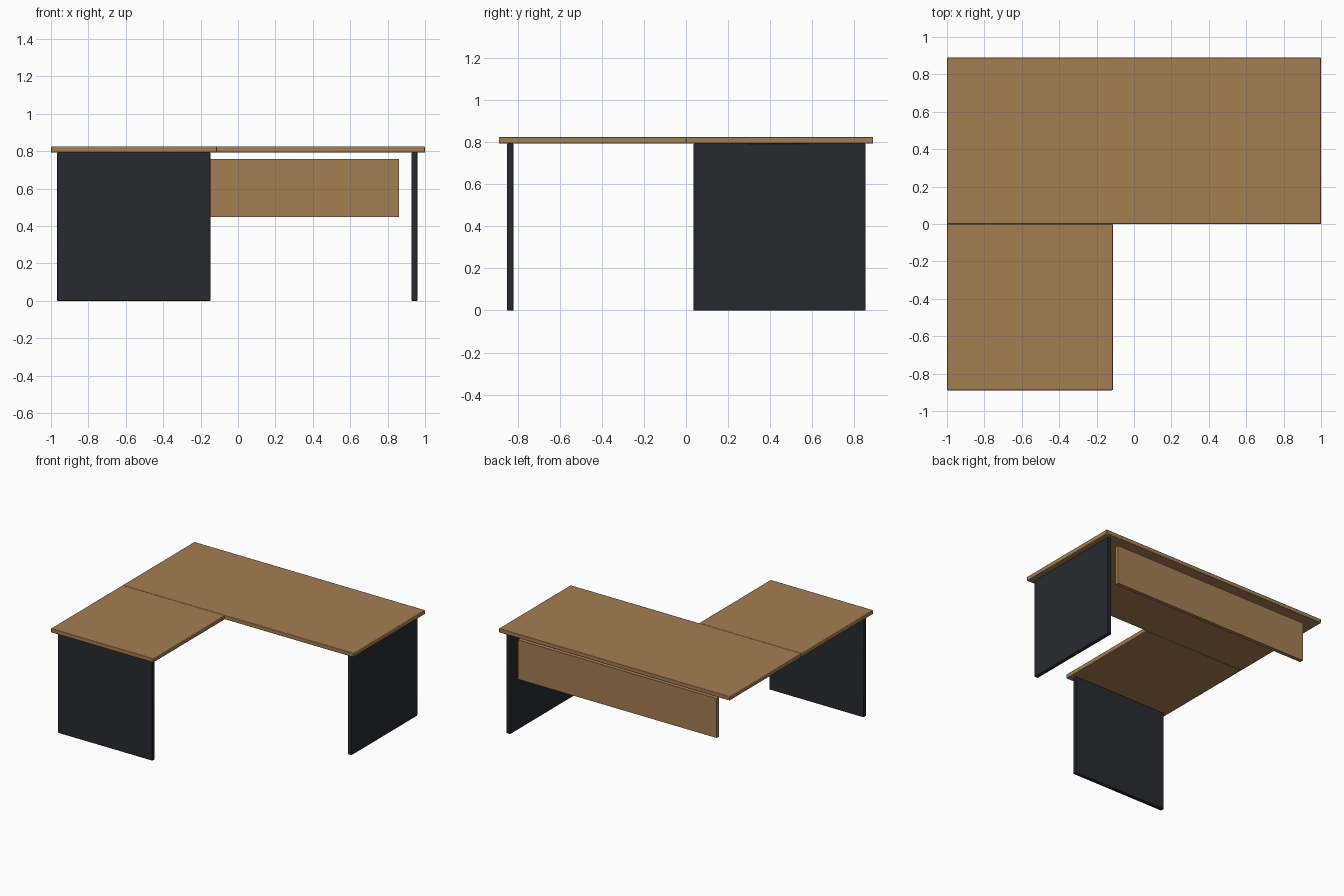
import bpy

if "Cube" in bpy.data.objects:
    bpy.data.objects.remove(bpy.data.objects["Cube"])


def material(name, color):
    m = bpy.data.materials.new(name)
    m.diffuse_color = (*color, 1.0)
    m.use_nodes = True
    m.node_tree.nodes["Principled BSDF"].inputs["Base Color"].default_value = m.diffuse_color
    return m


wood = material("wood", (0.376, 0.209, 0.087))
dark = material("dark_laminate", (0.021, 0.023, 0.030))


def board(name, lo, hi, mat, bevel=0.0):
    """Box between two corners, optionally with softened edges."""
    center = [(a + b) / 2 for a, b in zip(lo, hi)]
    size = [b - a for a, b in zip(lo, hi)]
    bpy.ops.mesh.primitive_cube_add(size=1, location=center)
    ob = bpy.context.object
    ob.name = name
    ob.scale = size
    bpy.ops.object.transform_apply(location=False, rotation=False, scale=True)
    ob.data.materials.append(mat)
    if bevel:
        mod = ob.modifiers.new("edge_softening", "BEVEL")
        mod.width = bevel
        mod.segments = 2
        bpy.ops.object.shade_smooth_by_angle()
    return ob


HALF_DEPTH = 0.889
LEG_TOP, TOP = 0.793, 0.825
EDGE = 0.004

# Worktops: long main desk at the back, square return at front left
board("main_top", (-1, 0, LEG_TOP), (1, HALF_DEPTH, TOP), wood, EDGE)
board("return_top", (-1, -HALF_DEPTH, LEG_TOP), (-0.113, 0, TOP), wood, EDGE)

# Panel legs
board("right_leg", (0.928, 0.035, 0), (0.96, 0.853, LEG_TOP), dark, EDGE)
board("front_leg", (-0.967, -0.851, 0), (-0.147, -0.819, LEG_TOP), dark, EDGE)

# Modesty panel hanging under the rear edge
board("modesty_panel", (-0.862, 0.822, 0.449), (0.862, 0.851, 0.758), wood)
